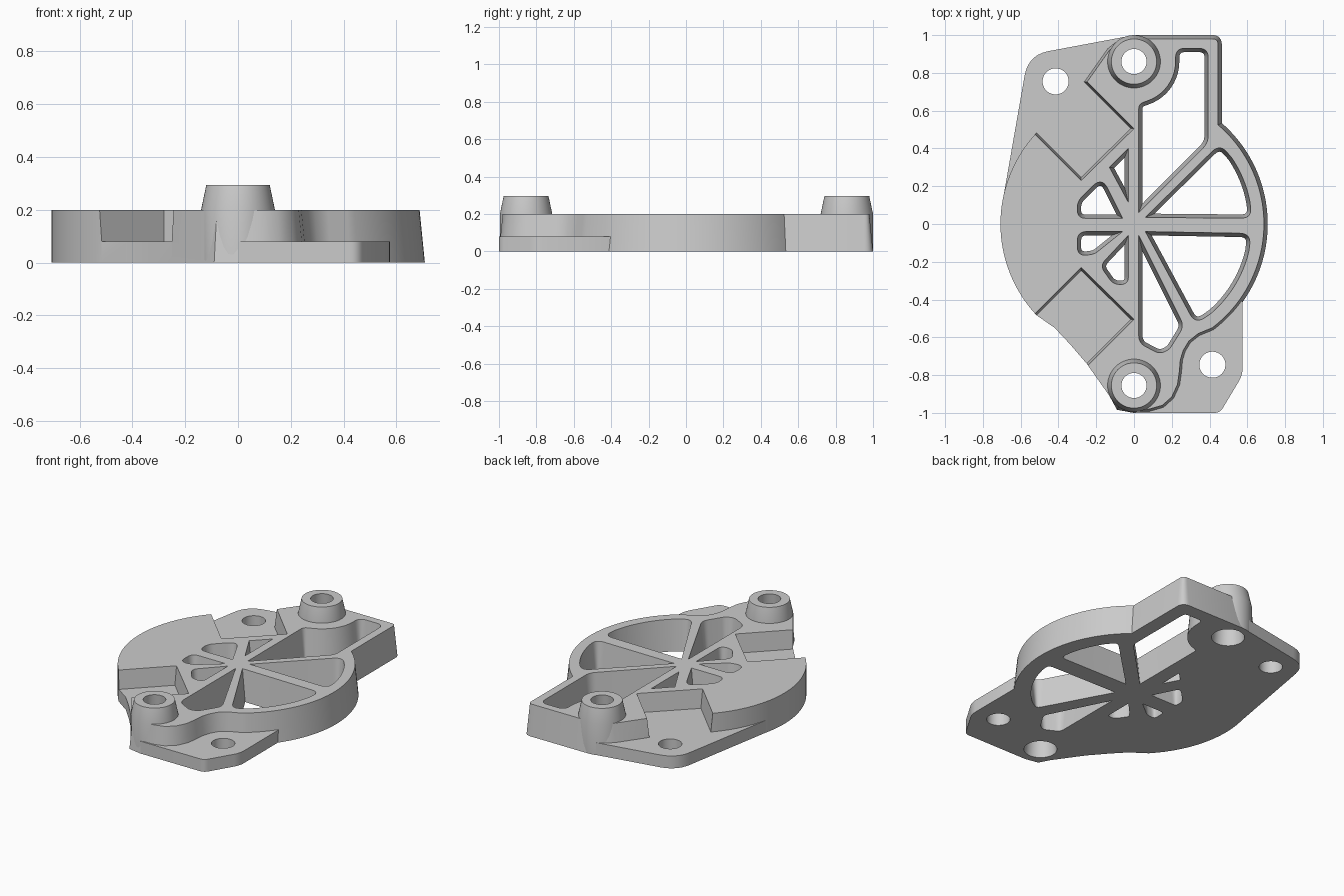
import bpy, bmesh
from math import cos, sin, radians
from mathutils import Vector

if "Cube" in bpy.data.objects:
    bpy.data.objects.remove(bpy.data.objects["Cube"])

metal = bpy.data.materials.new("plain_grey")
grey = (0.6, 0.6, 0.6, 1)
metal.use_nodes = True
metal.diffuse_color = grey
metal.node_tree.nodes["Principled BSDF"].inputs["Base Color"].default_value = grey

HIGH, LOW, DRAFT = 0.2, 0.08, 0.02


def arc(r, a, b, n, c=(0, 0)):
    """Points on an arc, angles in degrees."""
    steps = [radians(a + (b - a) * i / n) for i in range(n + 1)]
    return [(c[0] + r * cos(t), c[1] + r * sin(t)) for t in steps]


def circle(c, r):
    return arc(r, 0, 352.5, 47, c)


def rounded(corners):
    """Counter-clockwise polygon whose corners (x, y, cut) are blended."""
    pts, n = [], len(corners)
    for i, c in enumerate(corners):
        p = Vector(c[:2])
        cut = c[2] if len(c) > 2 else 0
        if not cut:
            pts.append(p)
            continue
        a = p + (Vector(corners[i - 1][:2]) - p).normalized() * cut
        b = p + (Vector(corners[(i + 1) % n][:2]) - p).normalized() * cut
        for k in range(8):
            t = k / 7
            pts.append(a * (1 - t) ** 2 + p * 2 * t * (1 - t) + b * t * t)
    area = sum(pts[i - 1].cross(pts[i]) for i in range(len(pts)))
    return pts if area > 0 else pts[::-1]


def offset(pts, d, keep=lambda p: False):
    """Move every edge outward by d, except at kept points."""
    out, n = [], len(pts)
    for i, p in enumerate(pts):
        e1 = (p - pts[i - 1]).normalized()
        e2 = (pts[(i + 1) % n] - p).normalized()
        n1, n2 = Vector((e1.y, -e1.x)), Vector((e2.y, -e2.x))
        move = (n1 + n2) * (d / max(1 + n1.dot(n2), 0.1))
        out.append(p.copy() if keep(p) else p + move)
    return out


def loft(name, rings):
    """Closed solid through (z, points) rings."""
    bm = bmesh.new()
    loops = [[bm.verts.new((p[0], p[1], z)) for p in pts] for z, pts in rings]
    for lo, hi in zip(loops, loops[1:]):
        for i in range(len(lo)):
            bm.faces.new((lo[i - 1], lo[i], hi[i], hi[i - 1]))
    bm.faces.new(loops[0][::-1])
    bm.faces.new(loops[-1])
    bmesh.ops.recalc_face_normals(bm, faces=bm.faces)
    me = bpy.data.meshes.new(name)
    bm.to_mesh(me)
    bm.free()
    me.materials.append(metal)
    obj = bpy.data.objects.new(name, me)
    bpy.context.scene.collection.objects.link(obj)
    return obj


def finish(obj, cutters):
    """Cut the part, then shade it smooth with sharp edges."""
    for c in cutters:
        mod = obj.modifiers.new("cut", "BOOLEAN")
        mod.operation, mod.solver, mod.object = "DIFFERENCE", "EXACT", c
    bpy.context.view_layer.update()
    deps = bpy.context.evaluated_depsgraph_get()
    me = bpy.data.meshes.new_from_object(obj.evaluated_get(deps))
    obj.modifiers.clear()
    obj.data = me
    me.shade_smooth()
    me.set_sharp_from_angle(angle=radians(30))


# Window cutters, narrower towards the bottom
windows = {
    "long_window": [(0.025, 0.06), (0.393, 0.43, 0.04), (0.393, 0.93, 0.05), (0.22, 0.93, 0.05)]
    + arc(0.22, 0, -72, 10, (0, 0.86)) + [(0.025, 0.635, 0.025)],
    "back_sector": [(0.06, 0.035), (0.625, 0.03, 0.06)] + arc(0.625, 11, 34, 8)
    + [(0.455, 0.425, 0.06)],
    "front_sector": [(0.06, -0.04), (0.325, -0.53, 0.06)] + arc(0.625, -49, -13, 12)
    + [(0.62, -0.05, 0.06)],
    "front_window": [(0.025, -0.06), (0.025, -0.63, 0.04), (0.14, -0.69, 0.035),
                     (0.19, -0.66, 0.015), (0.265, -0.54, 0.04)],
    "back_triangle": [(-0.03, 0.4), (-0.13, 0.3), (-0.03, 0.115)],
    "back_petal": [(-0.06, 0.03), (-0.3, 0.03, 0.045), (-0.3, 0.12, 0.035),
                   (-0.17, 0.25, 0.07)],
    "front_petal": [(-0.06, -0.04), (-0.3, -0.04, 0.05), (-0.3, -0.17, 0.05),
                    (-0.21, -0.16, 0.025)],
    "front_drop": [(-0.03, -0.06), (-0.18, -0.22, 0.04), (-0.11, -0.32, 0.035),
                   (-0.03, -0.32, 0.04)],
}
cutters = []
for name, corners in windows.items():
    top = rounded(corners)
    base = offset(top, -DRAFT)
    cutters.append(loft(name + "_cutter", [(-0.05, base), (0, base), (HIGH, top), (0.25, top)]))

# Slanted notch cutters on the right side
for side in (1, -1):
    top = rounded([(0, side * 0.505), (-0.28, side * 0.23), (-0.68, side * 0.63),
                   (-0.4, side * 0.905)])
    cutters.append(loft("notch_cutter", [(LOW, offset(top, -0.012)), (HIGH, top), (0.4, top)]))

# Tapered bores
bosses = {"back": (0, 0.86), "front": (0, -0.855)}
bores = {k: loft("bore_cutter", [(-0.02, circle(c, 0.099)), (0.32, circle(c, 0.064))])
         for k, c in bosses.items()}

# Main body: disc with a square back arm and a curved front foot
outline = rounded(
    arc(0.688, -53, 49.7, 36)
    + [(0.445, 0.98, 0.03), (0, 0.98), (-0.08, 0.96), (-0.13, 0.92), (-0.25, 0.75)]
    + arc(0.707, 137, 223, 32)
    + [(-0.42, -0.55), (-0.34, -0.635), (-0.25, -0.74), (-0.13, -0.91), (-0.08, -0.965),
       (0, -0.98), (0.08, -0.98), (0.15, -0.96), (0.2, -0.915), (0.23, -0.85),
       (0.24, -0.78), (0.245, -0.72), (0.26, -0.67), (0.29, -0.62), (0.34, -0.58)])
foot = offset(outline, DRAFT, lambda p: p.x < -0.1 and p.y < 0.6)
body = loft("body", [(0, foot), (HIGH, outline)])
finish(body, cutters + list(bores.values()))

# Bosses
for k, c in bosses.items():
    boss = loft(k + "_boss", [(0, circle(c, 0.14)), (HIGH, circle(c, 0.14)),
                              (0.295, circle(c, 0.12))])
    finish(boss, [bores[k]])

# Thin mounting tabs with a screw hole each
tabs = {
    "back_tab": ((-0.415, 0.755), [
        (0, 1), (-0.56, 0.895, 0.11), (-0.689, 0.157), (-0.6, 0.25), (-0.47, 0.4),
        (-0.25, 0.65), (-0.12, 0.84), (-0.1, 0.93)]),
    "front_tab": ((0.415, -0.745), [
        (0, -1), (0.455, -1, 0.03), (0.575, -0.8, 0.04), (0.575, -0.41), (0.55, -0.36),
        (0.47, -0.46), (0.36, -0.55), (0.28, -0.6), (0.23, -0.66), (0.2, -0.8),
        (0.14, -0.9), (0.08, -0.96)]),
}
for name, (centre, corners) in tabs.items():
    shape = rounded(corners)
    hole = circle(centre, 0.069)
    cutter = loft("screw_cutter", [(-0.05, hole), (0.15, hole)])
    cutters.append(cutter)
    finish(loft(name, [(0, shape), (LOW, shape)]), [cutter])

# Remove the used cutters
for c in cutters + list(bores.values()):
    bpy.data.objects.remove(c)
